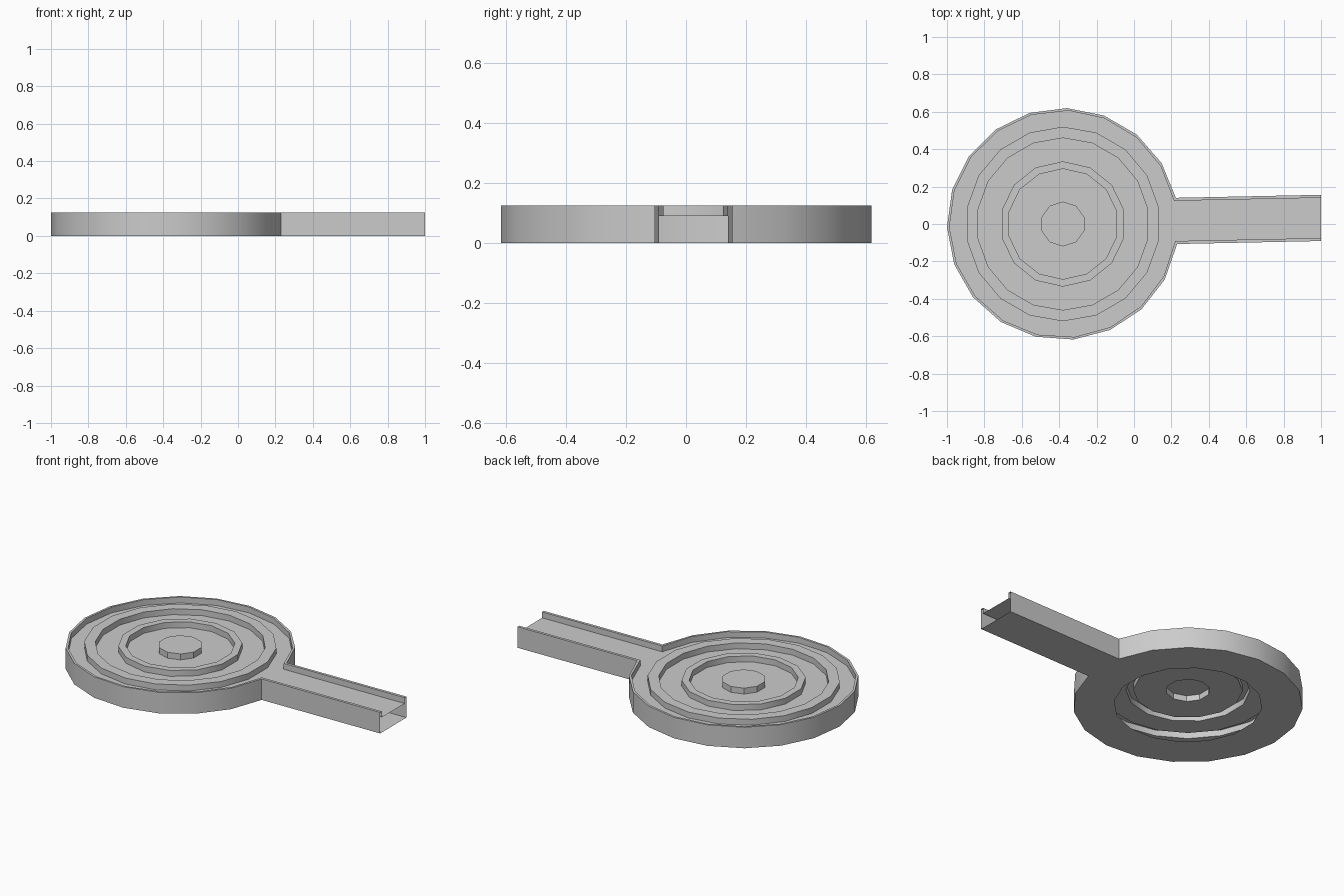
import bpy, bmesh, math

if "Cube" in bpy.data.objects:
    bpy.data.objects.remove(bpy.data.objects["Cube"])

CX, R, H, FLOOR = -0.38, 0.62, 0.125, 0.09


def outline(r, y_hi, y_lo):
    """Pan and handle outline: open chain from one handle tip round to the other."""
    a0, a1 = math.asin(y_hi / r), 2 * math.pi + math.asin(y_lo / r)
    n = 18
    arc = [(CX + r * math.cos(a0 + (a1 - a0) * i / n),
            r * math.sin(a0 + (a1 - a0) * i / n)) for i in range(n + 1)]
    return [(1.0, y_hi + 0.016)] + arc + [(1.0, y_lo + 0.016)]


def circle(r, n):
    return [(CX + r * math.cos(2 * math.pi * (i + .5) / n),
             r * math.sin(2 * math.pi * (i + .5) / n)) for i in range(n)]


def add_strip(bm, a, za, b, zb, closed):
    """Quads joining two chains of equal length."""
    va = [bm.verts.new((x, y, za)) for x, y in a]
    vb = [bm.verts.new((x, y, zb)) for x, y in b]
    n = len(va)
    for i in range(n if closed else n - 1):
        j = (i + 1) % n
        bm.faces.new((va[i], va[j], vb[j], vb[i]))


def add_plate(bm, loops, z, normal):
    """Flat plate at height z; loops after the first are holes."""
    edges = []
    for loop in loops:
        v = [bm.verts.new((x, y, z)) for x, y in loop]
        edges += [bm.edges.new((v[i - 1], v[i])) for i in range(len(v))]
    res = bmesh.ops.triangle_fill(bm, edges=edges, use_beauty=True, normal=(0, 0, normal))
    for f in res["geom"]:
        if isinstance(f, bmesh.types.BMFace):
            f.normal_update()
            if f.normal.z * normal < 0:
                f.normal_flip()


def finish(name, bm):
    bmesh.ops.remove_doubles(bm, verts=bm.verts, dist=0.0005)
    me = bpy.data.meshes.new(name)
    bm.to_mesh(me)
    bm.free()
    ob = bpy.data.objects.new(name, me)
    bpy.context.collection.objects.link(ob)
    bpy.ops.object.select_all(action='DESELECT')
    ob.select_set(True)
    bpy.context.view_layer.objects.active = ob
    bpy.ops.object.shade_smooth_by_angle(angle=math.radians(30))


outer = outline(R, 0.14, -0.107)
inner = outline(R - 0.013, 0.124, -0.091)
ridge2 = (circle(0.52, 18), circle(0.46, 18))
ridge1 = (circle(0.335, 14), circle(0.295, 14))
knob = circle(0.12, 10)

# outer wall with a thin rim, open at the handle tip
bm = bmesh.new()
add_strip(bm, outer, H, outer, 0, False)
add_strip(bm, inner, H, outer, H, False)
add_strip(bm, inner, FLOOR, inner, H, False)
finish("rim_wall", bm)

# pan floor with raised concentric ridges and a central knob
bm = bmesh.new()
add_plate(bm, [inner, ridge2[0]], FLOOR, 1)
add_plate(bm, [ridge2[1], ridge1[0]], FLOOR, 1)
add_plate(bm, [ridge1[1], knob], FLOOR, 1)
for out, inn in (ridge2, ridge1):
    add_strip(bm, out, FLOOR, out, H, True)
    add_strip(bm, out, H, inn, H, True)
    add_strip(bm, inn, H, inn, FLOOR, True)
add_strip(bm, knob, FLOOR, knob, H, True)
add_plate(bm, [knob], H, 1)
finish("ridged_floor", bm)

# underside plate with a round opening
bm = bmesh.new()
add_plate(bm, [outer, circle(0.40, 16)], 0, -1)
finish("base_plate", bm)
